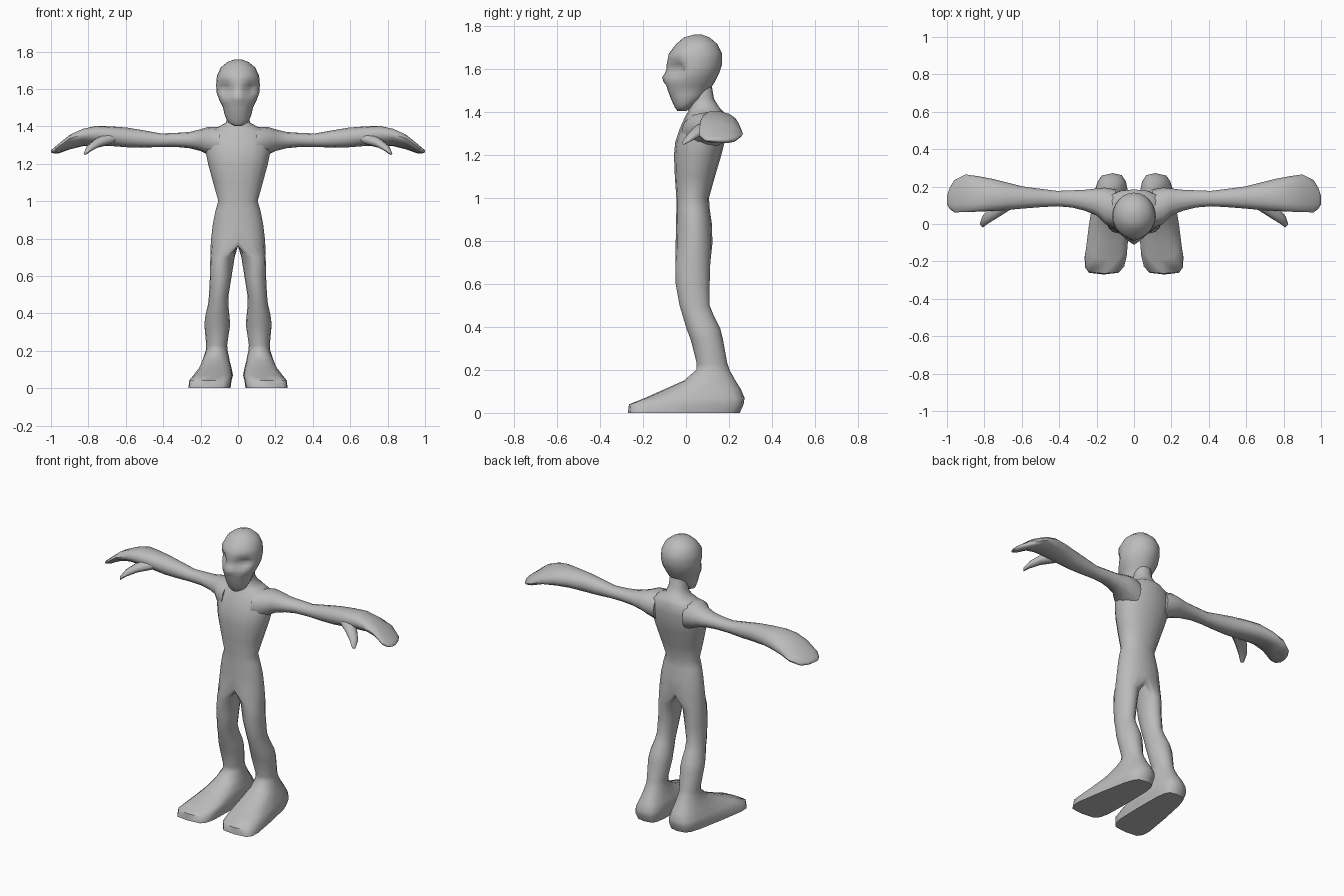
import bpy, bmesh, math
from mathutils import Vector

if "Cube" in bpy.data.objects:
    bpy.data.objects.remove(bpy.data.objects["Cube"])

grey = bpy.data.materials.new("plain_grey")
grey.diffuse_color = (0.5, 0.5, 0.5, 1)
grey.use_nodes = True
grey.node_tree.nodes["Principled BSDF"].inputs["Base Color"].default_value = grey.diffuse_color


def spow(v, p):
    return math.copysign(abs(v) ** p, v)


def skin(bm, rings):
    """Bridge consecutive lists of vertices; rings may differ in length."""
    for a, b in zip(rings, rings[1:]):
        n = len(a)
        for i in range(n):
            j = (i + 1) % n
            bm.faces.new((a[i], a[j], b[j], b[i]))


def add_ring(bm, pts):
    return [bm.verts.new(p) for p in pts]


def finish(bm, name, mirror=True):
    if mirror:
        bmesh.ops.mirror(bm, geom=bm.verts[:] + bm.edges[:] + bm.faces[:],
                         axis='X', merge_dist=0.0005)
    bmesh.ops.recalc_face_normals(bm, faces=bm.faces[:])
    me = bpy.data.meshes.new(name)
    bm.to_mesh(me)
    bm.free()
    me.materials.append(grey)
    ob = bpy.data.objects.new(name, me)
    bpy.context.collection.objects.link(ob)
    bpy.ops.object.select_all(action='DESELECT')
    ob.select_set(True)
    bpy.context.view_layer.objects.active = ob
    bpy.ops.object.shade_smooth_by_angle(angle=math.radians(60))
    return ob


def tube(name, rings):
    bm = bmesh.new()
    vs = [add_ring(bm, r) for r in rings]
    skin(bm, vs)
    bm.faces.new(vs[0])
    bm.faces.new(vs[-1])
    return finish(bm, name)


# Body: half torso rings that split into a full leg ring at the crotch
SEG = 16
HALF = SEG // 2 + 1
ANG = [-math.pi / 2 + 2 * math.pi * i / SEG for i in range(SEG)]


def torso_ring(z, rx, y0, y1):
    pts = []
    for i, a in enumerate(ANG[:HALF]):
        x = 0 if i in (0, HALF - 1) else rx * spow(math.cos(a), 0.85)
        pts.append((x, (y0 + y1) / 2 + (y1 - y0) / 2 * math.sin(a), z))
    return pts


def leg_ring(z, x0, xb, xf, y0, y1, p=1.0):
    pts = []
    for a in ANG:
        c, s = spow(math.cos(a), p), spow(math.sin(a), p)
        xo = xb + (xf - xb) * (1 - s) / 2
        pts.append(((x0 + xo) / 2 + (xo - x0) / 2 * c,
                    (y0 + y1) / 2 + (y1 - y0) / 2 * s, z))
    return pts


torso = [  # z, half width, front, back
    (1.52, .052, .01, .12), (1.46, .055, .02, .13), (1.42, .065, .015, .155),
    (1.40, .10, .01, .175), (1.375, .155, -.005, .185), (1.32, .175, -.03, .185),
    (1.26, .172, -.05, .18), (1.20, .16, -.056, .165), (1.10, .133, -.052, .135),
    (1.00, .105, -.045, .107), (0.95, .12, -.045, .11), (0.88, .134, -.046, .12),
    (0.79, .145, -.048, .123)]
legs = [  # z, inner, outer at back, outer at front, front, back, roundness
    (.70, .018, .148, .148, -.05, .113), (.60, .034, .15, .15, -.048, .11),
    (.50, .05, .155, .155, -.03, .11), (.45, .052, .16, .16, -.015, .13),
    (.39, .046, .174, .174, .003, .16), (.34, .042, .18, .18, .022, .172),
    (.23, .058, .17, .17, .05, .192), (.20, .055, .17, .175, .048, .202),
    (.15, .045, .18, .20, -.01, .23, .9), (.11, .035, .19, .22, -.10, .255, .75),
    (.07, .027, .20, .255, -.19, .272, .6), (.04, .035, .20, .28, -.265, .268, .45),
    (0, .04, .19, .285, -.27, .25, .45)]

bm = bmesh.new()
upper = [add_ring(bm, torso_ring(*t)) for t in torso]
for a, b in zip(upper, upper[1:]):
    for i in range(HALF - 1):
        bm.faces.new((a[i], a[i + 1], b[i + 1], b[i]))
bm.faces.new(upper[0])
f, k = upper[-1][0].co, upper[-1][-1].co
n_in = SEG - HALF
arch = [(0, k.y + (f.y - k.y) * (i + 1) / (n_in + 1), .76) for i in range(n_in)]
lower = [upper[-1] + add_ring(bm, arch)] + [add_ring(bm, leg_ring(*l)) for l in legs]
skin(bm, lower)
bm.faces.new(lower[-1])
finish(bm, "body_and_legs")

# Arms and mitten hands
arm = [  # x, front, back, bottom, top, droop of the back edge
    (.10, -.02, .185, 1.22, 1.395, 0), (.155, .0, .195, 1.245, 1.398, 0),
    (.20, .045, .19, 1.268, 1.385, 0), (.26, .07, .183, 1.283, 1.37, 0),
    (.33, .088, .18, 1.29, 1.365, 0), (.41, .095, .177, 1.29, 1.362, 0),
    (.50, .09, .188, 1.287, 1.378, 0), (.59, .083, .20, 1.288, 1.393, 0),
    (.68, .075, .222, 1.295, 1.40, .05), (.76, .07, .242, 1.297, 1.402, .12),
    (.83, .066, .255, 1.298, 1.383, .18), (.90, .064, .265, 1.283, 1.348, .2),
    (.96, .062, .235, 1.258, 1.303, .12), (.985, .08, .195, 1.255, 1.285, .05),
    (1.0, .105, .15, 1.262, 1.272, 0)]


def arm_ring(x, y0, y1, z0, z1, droop):
    pts = []
    for i in range(12):
        a = 2 * math.pi * i / 12
        dy = (y1 - y0) / 2 * spow(math.cos(a), .85)
        pts.append((x, (y0 + y1) / 2 + dy,
                    (z0 + z1) / 2 + (z1 - z0) / 2 * math.sin(a) - droop * dy))
    return pts


tube("arms", [arm_ring(*s) for s in arm])

# Thumbs
thumb = [(.67, .12, 1.34, .042), (.75, .06, 1.313, .034),
         (.795, .022, 1.283, .025), (.817, -.01, 1.256, .012)]
side = Vector((.65, .76, 0))
tube("thumbs", [[Vector((x, y, z)) + side * r * math.cos(t * math.pi / 4)
                 + Vector((0, 0, r * .8 * math.sin(t * math.pi / 4))) for t in range(8)]
                for x, y, z, r in thumb])

# Head with pressed-in eye sockets and a small nose
head = [  # z, half width, front, back
    (1.403, .022, -.04, .0), (1.42, .052, -.052, .03), (1.46, .071, -.07, .08),
    (1.50, .08, -.085, .11), (1.54, .1, -.09, .135), (1.58, .114, -.09, .155),
    (1.62, .117, -.09, .168), (1.67, .113, -.08, .168), (1.715, .092, -.045, .145),
    (1.745, .055, -.01, .11), (1.758, .018, .035, .075)]
bm = bmesh.new()
fine = []
for a, b in zip(head, head[1:]):
    fine += [a, tuple((p + q) / 2 for p, q in zip(a, b))]
fine.append(head[-1])
rings = []
for z, rx, y0, y1 in fine:
    pts = []
    for i in range(24):
        a = 2 * math.pi * i / 24
        x = rx * math.cos(a)
        y = (y0 + y1) / 2 + (y1 - y0) / 2 * math.sin(a)
        if math.sin(a) < 0:
            y += .05 * math.exp(-((abs(x) - .07) / .032) ** 2 - ((z - 1.6) / .032) ** 2)
            y -= .022 * math.exp(-(x / .03) ** 2 - ((z - 1.555) / .025) ** 2)
        pts.append((x, y, z))
    rings.append(add_ring(bm, pts))
skin(bm, rings)
bm.faces.new(rings[0])
bm.faces.new(rings[-1])
finish(bm, "head", mirror=False)
